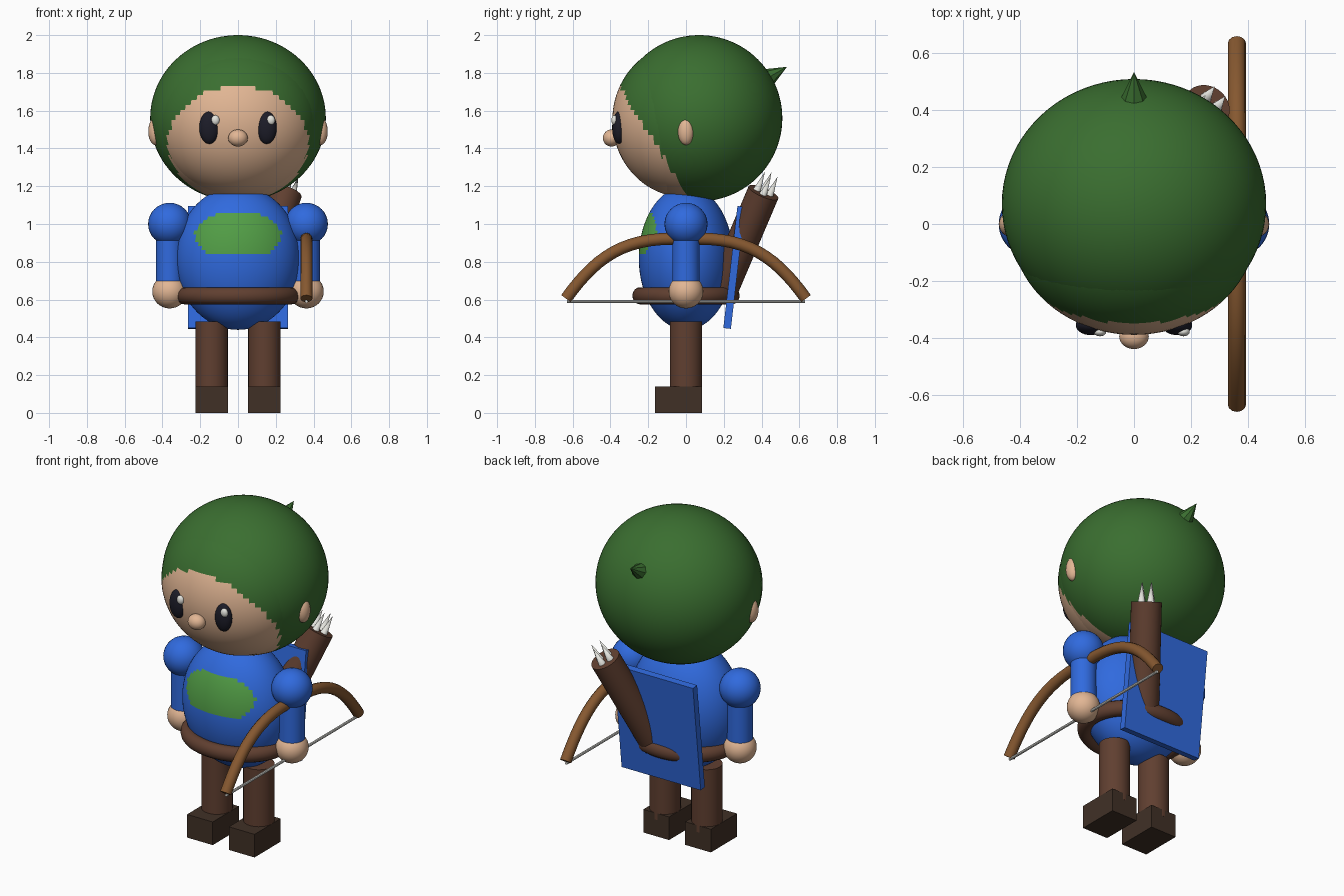
import bpy, math
from mathutils import Vector

if "Cube" in bpy.data.objects:
    bpy.data.objects.remove(bpy.data.objects["Cube"])


def colour(name, r, g, b):
    m = bpy.data.materials.new(name)
    lin = [((c / 255 + 0.055) / 1.055) ** 2.4 for c in (r, g, b)]
    m.diffuse_color = (*lin, 1)
    m.use_nodes = True
    m.node_tree.nodes["Principled BSDF"].inputs["Base Color"].default_value = m.diffuse_color
    return m


SKIN = colour("skin", 226, 182, 148)
HAIR = colour("dark green", 58, 110, 48)
LEAF = colour("light green", 82, 158, 70)
BLUE = colour("tunic blue", 48, 106, 222)
BROWN = colour("leather brown", 96, 63, 48)
BOOT = colour("boot brown", 64, 48, 38)
WOOD = colour("bow wood", 134, 88, 48)
BLACK = colour("eye black", 28, 28, 40)
WHITE = colour("off white", 228, 228, 222)


def finish(name, *mats, smooth=True):
    o = bpy.context.object
    o.name = name
    for m in mats:
        o.data.materials.append(m)
    bpy.ops.object.transform_apply(location=True, rotation=True, scale=True)
    if smooth:
        bpy.ops.object.shade_smooth_by_angle(angle=math.radians(40))
    return o


def ball(name, loc, size, *mats, seg=32, rings=16):
    bpy.ops.mesh.primitive_uv_sphere_add(segments=seg, ring_count=rings, location=loc)
    bpy.context.object.scale = size
    return finish(name, *mats)


def box(name, loc, size, mat, tilt=0):
    bpy.ops.mesh.primitive_cube_add(size=1, location=loc, rotation=(tilt, 0, 0))
    bpy.context.object.scale = size
    return finish(name, mat, smooth=False)


def rod(name, a, b, r1, r2, mat, sides=32):
    a, b = Vector(a), Vector(b)
    turn = (b - a).to_track_quat('Z', 'Y').to_euler()
    bpy.ops.mesh.primitive_cone_add(vertices=sides, radius1=r1, radius2=r2,
                                    depth=(b - a).length, location=(a + b) / 2, rotation=turn)
    return finish(name, mat)


def paint(o, rule):
    for p in o.data.polygons:
        if rule(p.center):
            p.material_index = 1


# Head: skin in front of a slanted hairline, hair behind it
def behind_hairline(c):
    return c.y > -0.325 + (1.685 - c.z) * 0.62


head = ball("head", (0, 0, 1.55), (0.435, 0.39, 0.41), SKIN, HAIR, seg=80, rings=48)
paint(head, behind_hairline)
hair = ball("hair", (0, 0.07, 1.56), (0.465, 0.44, 0.44), SKIN, HAIR, seg=80, rings=48)
paint(hair, behind_hairline)

# Hair tuft at the back
rod("hair_tuft", (0, 0.425, 1.77), (0, 0.535, 1.832), 0.055, 0, HAIR, sides=8)

# Face
ball("nose", (0, -0.395, 1.455), (0.052, 0.045, 0.045), SKIN)
for s, side in ((-1, "left"), (1, "right")):
    ball(side + "_eye", (s * 0.152, -0.355, 1.51), (0.053, 0.036, 0.086), BLACK)
    ball(side + "_eye_glint", (s * 0.147 + 0.027, -0.379, 1.55), (0.022, 0.016, 0.026), WHITE)
    ball(side + "_ear", (s * 0.438, 0, 1.49), (0.037, 0.043, 0.072), SKIN)

    # Arms
    x = s * 0.362
    ball(side + "_shoulder", (x, 0, 1.0), (0.114, 0.114, 0.112), BLUE)
    rod(side + "_arm", (x, 0, 0.6), (x, 0, 1.0), 0.072, 0.072, BLUE)
    ball(side + "_hand", (x, 0, 0.643), (0.092, 0.092, 0.09), SKIN)

    # Legs
    rod(side + "_leg", (s * 0.14, 0, 0.1), (s * 0.14, 0, 0.485), 0.086, 0.086, BROWN)
    box(side + "_boot", (s * 0.14, -0.04, 0.07), (0.172, 0.25, 0.14), BOOT)

# Torso with a chest patch
torso = ball("torso", (0, 0, 0.82), (0.33, 0.25, 0.38), BLUE, LEAF, seg=80, rings=56)
paint(torso, lambda c: c.y < 0 and c.z > 0.845
      and (c.x / 0.228) ** 2 + ((c.z - 0.94) / 0.125) ** 2 < 1)

# Belt
bpy.ops.mesh.primitive_torus_add(major_segments=64, minor_segments=16, major_radius=0.285,
                                 minor_radius=0.045, location=(0, 0, 0.62))
bpy.context.object.scale = (1, 0.86, 1)
finish("belt", BROWN)

# Short cape plate
box("cape", (0, 0.255, 0.77), (0.53, 0.04, 0.65), BLUE, tilt=-0.115)

# Quiver and arrow tips
low, top = Vector((0.09, 0.19, 0.65)), Vector((0.255, 0.41, 1.167))
rod("quiver", low, top, 0.085, 0.085, BROWN)
axis = (top - low).normalized()
u = axis.orthogonal().normalized()
v = axis.cross(u)
for i in range(4):
    t = math.pi / 4 + i * math.pi / 2
    base = top + 0.036 * (u * math.cos(t) + v * math.sin(t))
    rod("arrow_tip_%d" % (i + 1), base - axis * 0.02, base + axis * 0.11, 0.024, 0, WHITE, sides=12)

# Bow limb swept along a curve
crv = bpy.data.curves.new("bow", 'CURVE')
crv.dimensions = '3D'
crv.bevel_depth = 0.032
crv.bevel_resolution = 4
crv.use_fill_caps = True
sp = crv.splines.new('BEZIER')
sp.bezier_points.add(2)
sp.resolution_u = 14
path = [((-0.635, 0.605), (-0.7, 0.53), (-0.48, 0.82)),
        ((0, 0.92), (-0.33, 0.94), (0.33, 0.94)),
        ((0.635, 0.605), (0.48, 0.82), (0.7, 0.53))]
for p, (co, left, right) in zip(sp.bezier_points, path):
    p.handle_left_type = p.handle_right_type = 'FREE'
    p.co, p.handle_left, p.handle_right = [(0.362, *q) for q in (co, left, right)]
bow = bpy.data.objects.new("bow", crv)
bpy.context.collection.objects.link(bow)
bpy.ops.object.select_all(action='DESELECT')
bow.select_set(True)
bpy.context.view_layer.objects.active = bow
bpy.ops.object.convert(target='MESH')
finish("bow", WOOD)

# Bow string
rod("bow_string", (0.362, -0.63, 0.59), (0.362, 0.63, 0.59), 0.008, 0.008, WHITE, sides=8)
